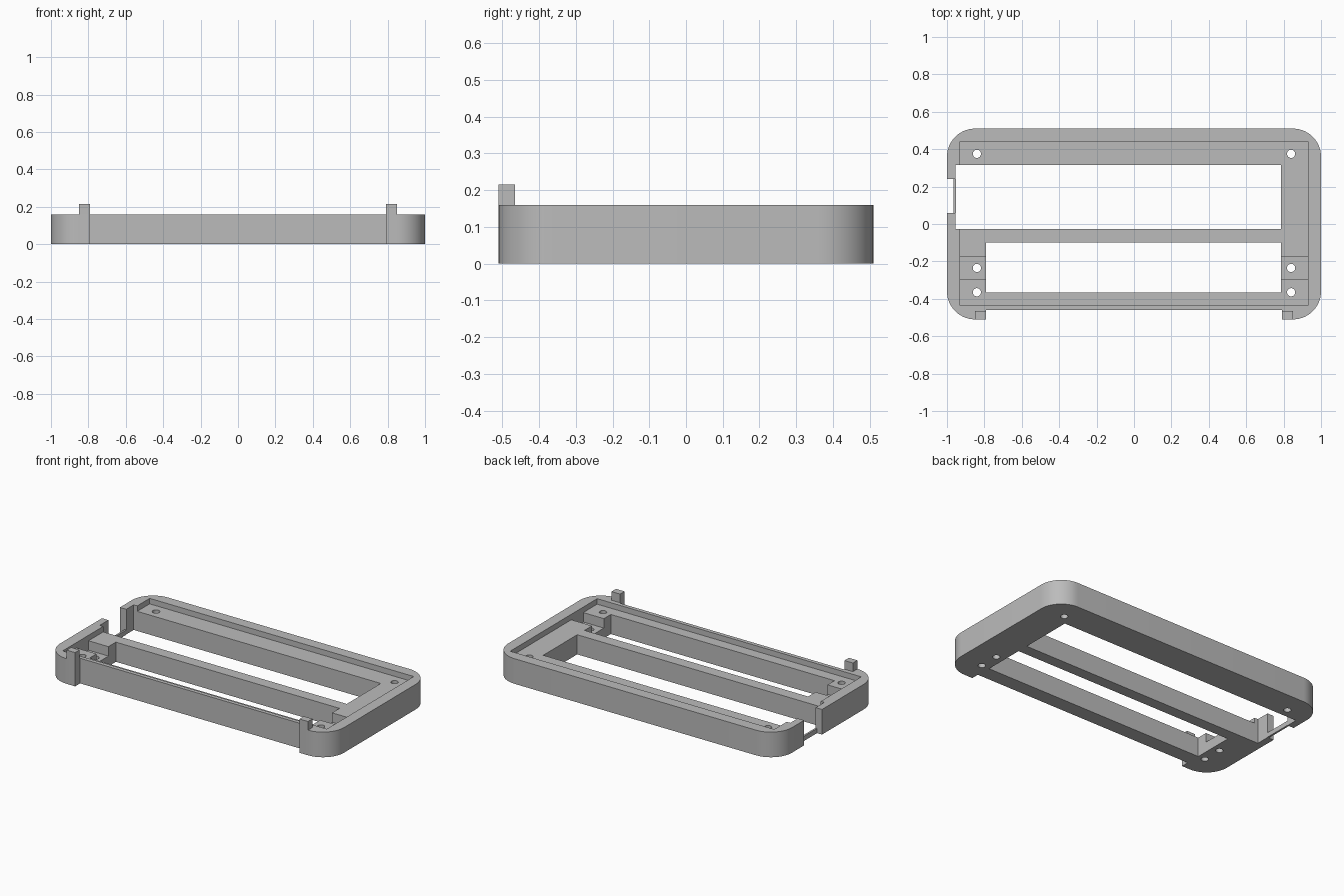
import bpy, bmesh, math
from mathutils import Vector

if "Cube" in bpy.data.objects:
    bpy.data.objects.remove(bpy.data.objects["Cube"])

grey = bpy.data.materials.new("plain grey")
grey.use_nodes = True
colour = (0.5, 0.5, 0.5, 1)
grey.diffuse_color = colour
grey.node_tree.nodes["Principled BSDF"].inputs["Base Color"].default_value = colour

HEIGHT, SHELF, POCKET, TAB_TOP = 0.16, 0.125, 0.065, 0.215


def finish(name, bm):
    mesh = bpy.data.meshes.new(name)
    bmesh.ops.recalc_face_normals(bm, faces=bm.faces)
    bm.to_mesh(mesh)
    bm.free()
    mesh.materials.append(grey)
    obj = bpy.data.objects.new(name, mesh)
    bpy.context.collection.objects.link(obj)
    return obj


def box(name, x, y, z):
    bm = bmesh.new()
    bmesh.ops.create_cube(bm, size=1)
    for v in bm.verts:
        v.co = Vector([(a + b) / 2 + c * (b - a) for (a, b), c in zip((x, y, z), v.co)])
    return finish(name, bm)


def rounded_slab(name, half_x, half_y, height, radius, steps=14):
    bm = bmesh.new()
    ring = []
    for i, (sx, sy) in enumerate([(1, 1), (-1, 1), (-1, -1), (1, -1)]):
        for k in range(steps + 1):
            a = math.pi / 2 * (i + k / steps)
            ring.append(bm.verts.new((sx * (half_x - radius) + radius * math.cos(a),
                                      sy * (half_y - radius) + radius * math.sin(a), 0)))
    face = bm.faces.new(ring)
    top = bmesh.ops.extrude_face_region(bm, geom=[face])["geom"]
    bmesh.ops.translate(bm, vec=(0, 0, height),
                        verts=[g for g in top if isinstance(g, bmesh.types.BMVert)])
    return finish(name, bm)


def drill(name, x, y, radius=0.022):
    bm = bmesh.new()
    bmesh.ops.create_cone(bm, cap_ends=True, segments=24, radius1=radius, radius2=radius, depth=1)
    bmesh.ops.translate(bm, vec=(x, y, 0), verts=bm.verts)
    return finish(name, bm)


# Rounded body
frame = rounded_slab("frame", 1, 0.51, HEIGHT, 0.15)

# Top recess, two openings, side notch and trimmed front wall
through = (-0.1, 0.3)
cutters = [
    box("recess_cutter", (-0.93, 0.93), (-0.435, 0.44), (SHELF, 0.3)),
    box("large_opening_cutter", (-0.955, 0.785), (-0.027, 0.315), through),
    box("small_opening_cutter", (-0.79, 0.785), (-0.365, -0.1), through),
    box("side_notch_cutter", (-1.1, -0.94), (0.06, 0.24), through),
    box("front_trim_cutter", (-0.79, 0.79), (-0.6, -0.46), through),
]

# Pockets and screw holes at both ends
for side in (-1, 1):
    x = sorted((side * 0.93, side * 0.75))
    cutters.append(box("pocket_cutter", x, (-0.295, -0.175), (POCKET, 0.3)))
    for y in (0.375, -0.235, -0.365):
        cutters.append(drill("screw_hole_cutter", side * 0.84, y))

for cutter in cutters:
    cutter.hide_render = True
    mod = frame.modifiers.new("cut", "BOOLEAN")
    mod.operation = "DIFFERENCE"
    mod.solver = "EXACT"
    mod.object = cutter
    bpy.context.view_layer.objects.active = frame
    bpy.ops.object.modifier_apply(modifier=mod.name)
    bpy.data.objects.remove(cutter)

# Thin strip bridging the side notch
box("notch_strip", (-0.965, -0.953), (0.06, 0.24), (0, 0.03))

# Upright tabs at the front corners
for side, name in ((-1, "right_tab"), (1, "left_tab")):
    box(name, sorted((side * 0.79, side * 0.85)), (-0.51, -0.465), (HEIGHT - 0.002, TAB_TOP))

# Smooth rounded corners with sharp edges kept
bpy.ops.object.select_all(action="DESELECT")
frame.select_set(True)
bpy.context.view_layer.objects.active = frame
bpy.ops.object.shade_smooth_by_angle(angle=math.radians(30))
